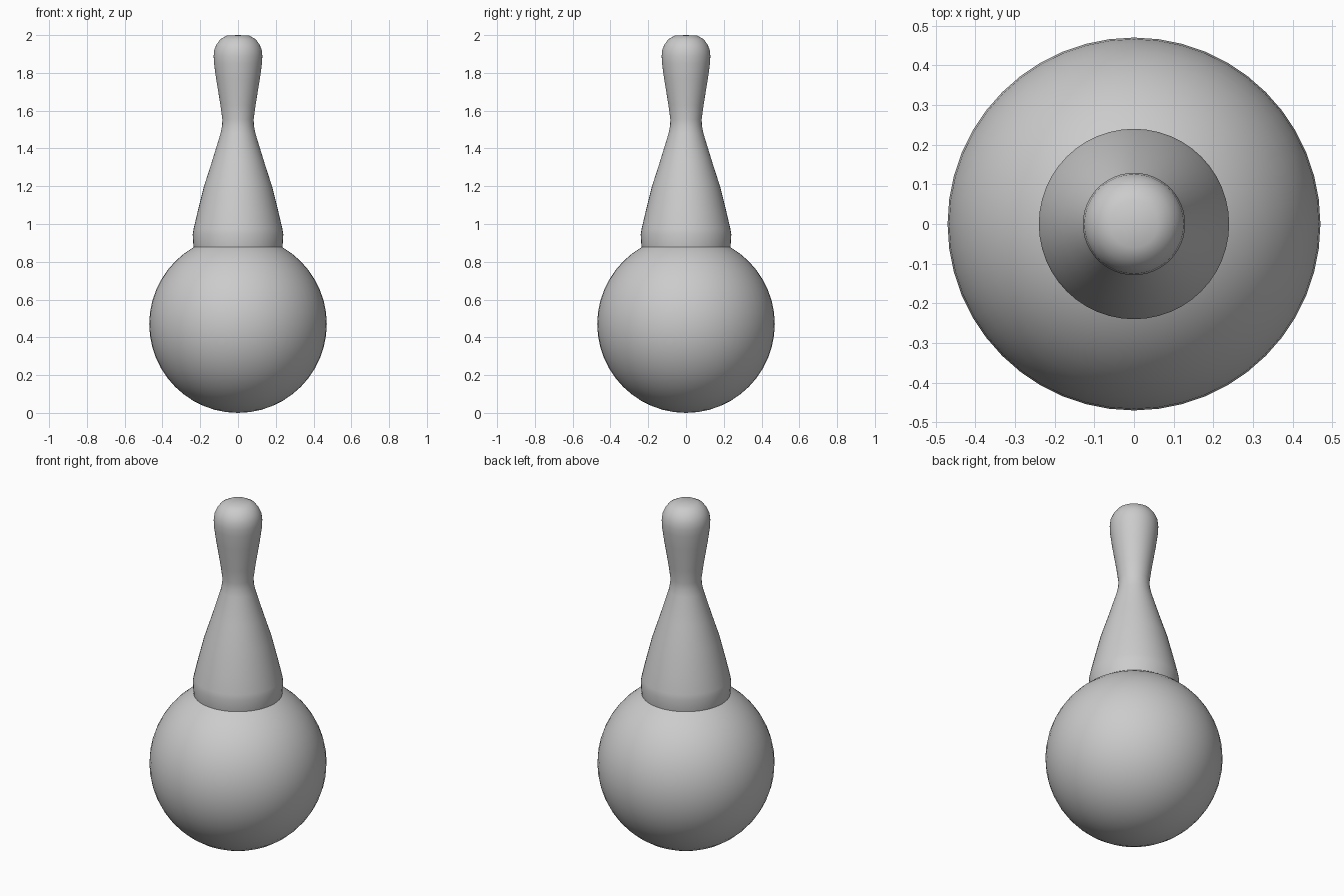
import bpy, bmesh, math

if "Cube" in bpy.data.objects:
    bpy.data.objects.remove(bpy.data.objects["Cube"])

def finish(obj, angle):
    bpy.ops.object.select_all(action='DESELECT')
    obj.select_set(True)
    bpy.context.view_layer.objects.active = obj
    bpy.ops.object.shade_smooth_by_angle(angle=math.radians(angle))

def lathe(name, profile, sides=48):
    bm = bmesh.new()
    verts = [bm.verts.new((r, 0, z)) for r, z in profile]
    edges = [bm.edges.new(p) for p in zip(verts, verts[1:])]
    bmesh.ops.spin(bm, geom=verts + edges, cent=(0, 0, 0), axis=(0, 0, 1),
                   angle=2 * math.pi, steps=sides)
    bmesh.ops.remove_doubles(bm, verts=bm.verts, dist=1e-4)
    bmesh.ops.recalc_face_normals(bm, faces=bm.faces)
    mesh = bpy.data.meshes.new(name)
    bm.to_mesh(mesh)
    bm.free()
    obj = bpy.data.objects.new(name, mesh)
    bpy.context.collection.objects.link(obj)
    finish(obj, 50)

# Round bulb
bpy.ops.mesh.primitive_uv_sphere_add(segments=48, ring_count=24, radius=0.47,
                                     location=(0, 0, 0.47))
bulb = bpy.context.object
bulb.name = "bulb"
finish(bulb, 40)

# Flared neck with rounded grip on top
lathe("neck_and_grip", [
    (0, 0.86), (0.232, 0.86), (0.236, 0.883), (0.24, 0.945), (0.235, 0.975),
    (0.215, 1.06), (0.18, 1.2), (0.138, 1.33), (0.092, 1.48), (0.084, 1.52),
    (0.083, 1.555), (0.093, 1.63), (0.116, 1.77), (0.127, 1.85), (0.129, 1.89),
    (0.125, 1.925), (0.114, 1.95), (0.094, 1.978), (0.06, 1.997), (0, 2.0)])
